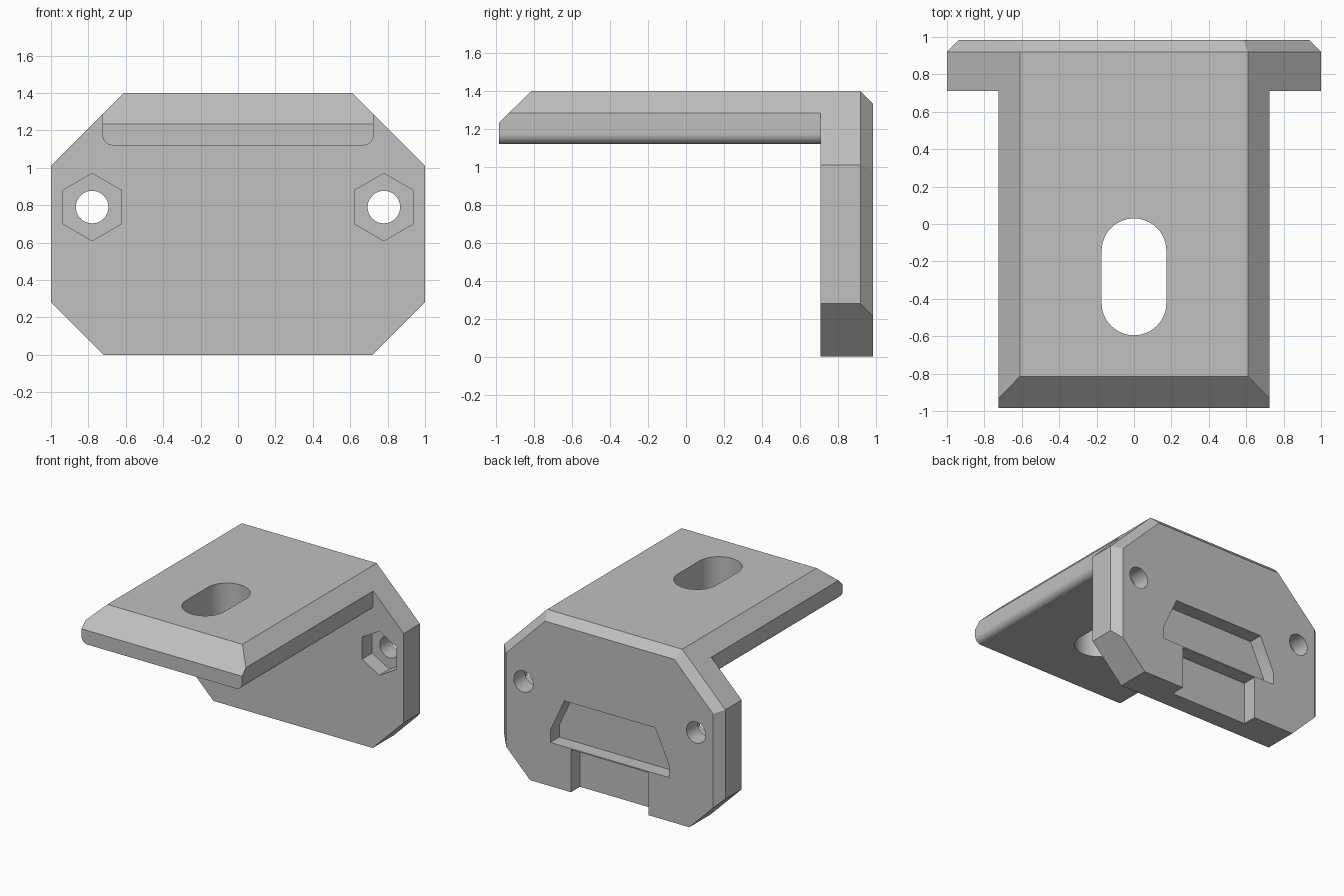
import bpy, bmesh
from math import sin, cos, pi, radians
from mathutils import Vector

cube = bpy.data.objects.get("Cube")
if cube:
    bpy.data.objects.remove(cube)

# One plain grey plastic
grey = bpy.data.materials.new("plain_grey")
grey.use_nodes = True
colour = (0.53, 0.53, 0.53, 1)
grey.diffuse_color = colour
grey.node_tree.nodes["Principled BSDF"].inputs["Base Color"].default_value = colour

FRONT, PLATE_FRONT, CHAMFER, BACK = -0.985, 0.71, 0.92, 0.985


def arc(cx, cy, r, start, end, steps):
    """Points on an arc, angles in degrees."""
    angles = [radians(start + (end - start) * i / steps) for i in range(steps + 1)]
    return [(cx + r * cos(a), cy + r * sin(a)) for a in angles]


def mirrored(half):
    """Close a right-hand half outline with its mirror image."""
    return half + [(-x, z) for x, z in reversed(half)]


def at_y(outline, y):
    return [(x, y, z) for x, z in outline]


def loft(name, rings):
    """Solid skinned through rings of equal point count."""
    bm = bmesh.new()
    loops = [[bm.verts.new(p) for p in ring] for ring in rings]
    n = len(loops[0])
    for a, b in zip(loops, loops[1:]):
        for i in range(n):
            j = (i + 1) % n
            bm.faces.new((a[i], a[j], b[j], b[i]))
    bm.faces.new(loops[0])
    bm.faces.new(loops[-1])
    bmesh.ops.dissolve_limit(bm, angle_limit=radians(0.5), verts=bm.verts, edges=bm.edges)
    bmesh.ops.recalc_face_normals(bm, faces=bm.faces)
    mesh = bpy.data.meshes.new(name)
    bm.to_mesh(mesh)
    bm.free()
    mesh.materials.append(grey)
    obj = bpy.data.objects.new(name, mesh)
    bpy.context.scene.collection.objects.link(obj)
    return obj


def prism(name, outline, y0, y1):
    return loft(name, [at_y(outline, y0), at_y(outline, y1)])


def carve(obj, cutters):
    """Subtract the cutters, bake the result and shade it."""
    for c in cutters:
        c.hide_render = True
        mod = obj.modifiers.new(c.name, "BOOLEAN")
        mod.operation, mod.solver, mod.object = "DIFFERENCE", "EXACT", c
    bpy.context.view_layer.update()
    graph = bpy.context.evaluated_depsgraph_get()
    mesh = bpy.data.meshes.new_from_object(obj.evaluated_get(graph))
    obj.modifiers.clear()
    obj.data = mesh
    for c in cutters:
        bpy.data.objects.remove(c)
    mesh.shade_smooth()
    mesh.set_sharp_from_angle(angle=radians(30))


# Back plate: octagon with the upper and side back edges chamfered
outer = mirrored([(0.72, 0), (1, 0.28), (1, 1.01), (0.61, 1.4)])
inner = mirrored([(0.72, 0), (0.935, 0.215), (0.935, 0.983), (0.583, 1.335)])
plate = loft("back_plate", [at_y(outer, PLATE_FRONT), at_y(outer, CHAMFER), at_y(inner, BACK)])

# Bolt holes with hexagonal nut pockets on the front
cutters = []
for side in (-1, 1):
    cx, cz = 0.78 * side, 0.79
    cutters.append(prism("bolt_hole", arc(cx, cz, 0.087, 0, 360, 40)[:-1], 0.5, 1.2))
    cutters.append(prism("nut_pocket", arc(cx, cz, 0.18, 30, 390, 6)[:-1], 0.5, PLATE_FRONT + 0.13))

# Trapezoid recess and the notch below it on the back
recess = mirrored([(0.535, 0.357), (0.535, 0.46), (0.41, 0.73)])
notch = mirrored([(0.35, -0.2), (0.35, 0.347)])
cutters.append(prism("back_recess", recess, BACK - 0.117, 1.2))
cutters.append(prism("bottom_notch", notch, BACK - 0.117, 1.2))
carve(plate, cutters)

# Shelf arm: chamfered top sides, rounded lower edges
r = 0.055
section = mirrored(arc(0.725 - r, 1.12 + r, r, -90, 0, 10) + [(0.725, 1.285), (0.61, 1.4)])
arm = prism("shelf_arm", section, FRONT, PLATE_FRONT)

# Sloped front edge of the arm
bm = bmesh.new()
bm.from_mesh(arm.data)
cut = bmesh.ops.bisect_plane(
    bm, geom=bm.verts[:] + bm.edges[:] + bm.faces[:],
    plane_co=Vector((0, -0.815, 1.4)), plane_no=Vector((0, -0.165, 0.17)), clear_outer=True)
bmesh.ops.holes_fill(bm, edges=[e for e in bm.edges if e.is_boundary], sides=0)
bmesh.ops.recalc_face_normals(bm, faces=bm.faces)
bm.to_mesh(arm.data)
bm.free()

# Long slot through the arm
w = 0.173
oval = arc(0, 0.03 - w, w, 0, 180, 24) + arc(0, -0.595 + w, w, 180, 360, 24)
slot = loft("arm_slot", [[(x, y, z) for x, y in oval] for z in (1, 1.6)])
carve(arm, [slot])
